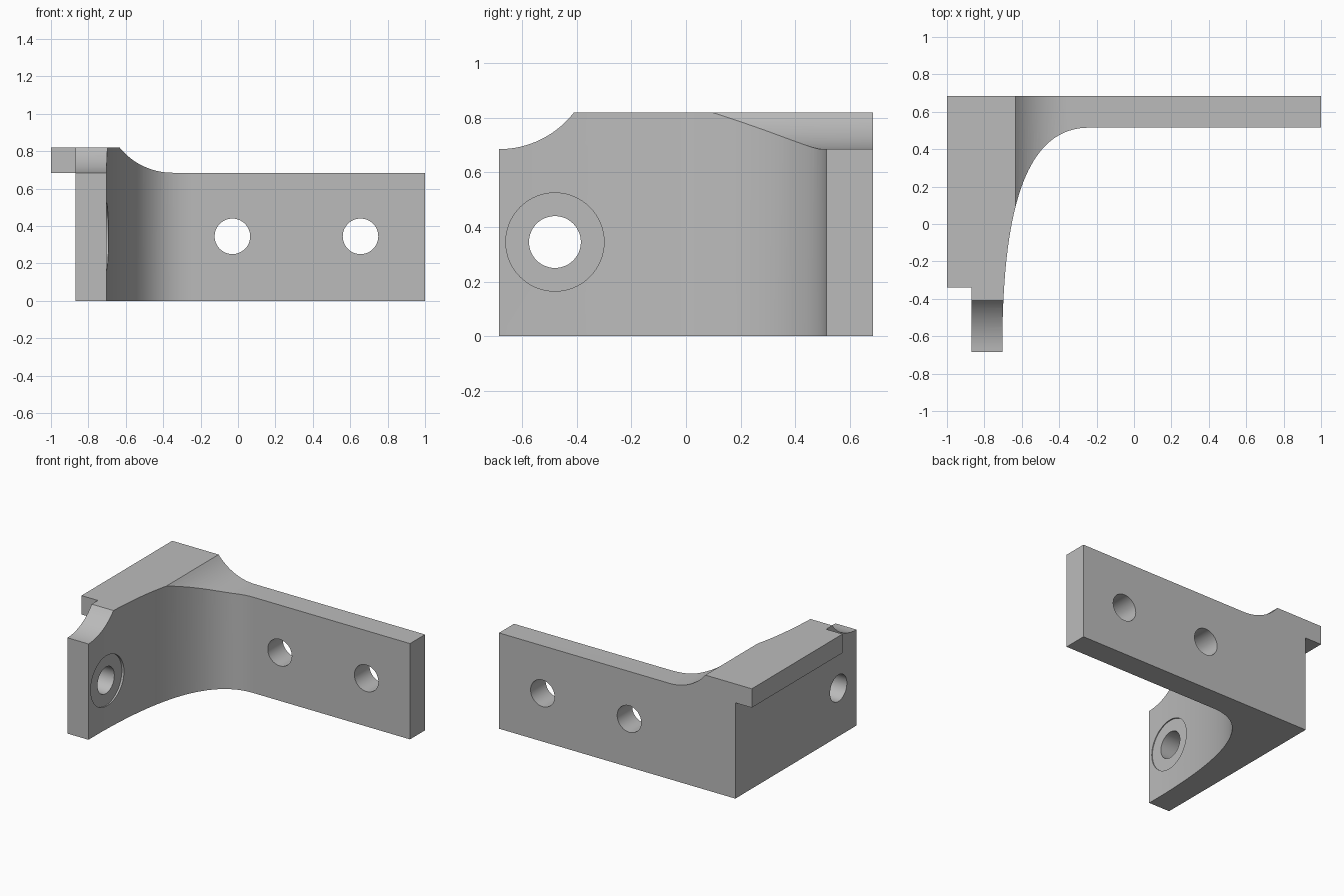
import bpy, bmesh, math
from mathutils import Vector

if "Cube" in bpy.data.objects:
    bpy.data.objects.remove(bpy.data.objects["Cube"])

grey = bpy.data.materials.new("plain grey")
grey.diffuse_color = (0.5, 0.5, 0.5, 1)
grey.use_nodes = True
grey.node_tree.nodes["Principled BSDF"].inputs["Base Color"].default_value = grey.diffuse_color


def prism(name, points, axis, lo, hi):
    """Extrude a 2D outline along an axis; the other two axes keep x, y, z order."""
    def place(p, d):
        c = list(p)
        c.insert(axis, d)
        return Vector(c)
    bm = bmesh.new()
    a = [bm.verts.new(place(p, lo)) for p in points]
    b = [bm.verts.new(place(p, hi)) for p in points]
    n = len(points)
    bm.faces.new(a)
    bm.faces.new(b)
    for i in range(n):
        bm.faces.new((a[i], a[(i + 1) % n], b[(i + 1) % n], b[i]))
    bmesh.ops.recalc_face_normals(bm, faces=bm.faces)
    mesh = bpy.data.meshes.new(name)
    bm.to_mesh(mesh)
    bm.free()
    mesh.materials.append(grey)
    obj = bpy.data.objects.new(name, mesh)
    bpy.context.collection.objects.link(obj)
    return obj


def circle(cx, cy, r, n=48):
    return [(cx + r * math.cos(2 * math.pi * i / n), cy + r * math.sin(2 * math.pi * i / n))
            for i in range(n)]


def scoop(x_top, x_low, z_top, z_low, n=16):
    """Concave arc falling from (x_top, z_top), level at (x_low, z_low)."""
    d, h = x_low - x_top, z_top - z_low
    r = (d * d + h * h) / (2 * h)
    end = math.asin(d / r)
    return [(x_low - r * math.sin(end * (1 - i / n)),
             z_low + r - r * math.cos(end * (1 - i / n))) for i in range(n + 1)]


def combine(target, other, operation):
    mod = target.modifiers.new(other.name, 'BOOLEAN')
    mod.object, mod.operation, mod.solver = other, operation, 'EXACT'
    bpy.context.view_layer.objects.active = target
    bpy.ops.object.modifier_apply(modifier=mod.name)
    bpy.data.objects.remove(other)


TOP, LOW, BACK = 0.82, 0.685, 0.685

# Angle bracket: short wall and long arm joined by a sweeping inner curve
p = [Vector(v) for v in ((-0.24, 0.515), (-0.56, 0.515), (-0.69, 0.13), (-0.703, -0.55))]
sweep = []
for i in range(41):
    t = i / 40
    s = 1 - t
    sweep.append(tuple(s**3 * p[0] + 3 * s * s * t * p[1] + 3 * s * t * t * p[2] + t**3 * p[3]))
outline = [(-0.87, BACK), (1, BACK), (1, 0.515)] + sweep + [(-0.703, -BACK), (-0.87, -BACK)]
bracket = prism("angle_bracket", outline, 2, 0, TOP)

# Lip hanging over the outside of the short wall
lip = prism("lip", [(-1, -0.34), (-0.85, -0.34), (-0.85, BACK), (-1, BACK)], 2, LOW, TOP)
combine(bracket, lip, 'UNION')

# Lowered top of the long arm, with its concave ramp
ramp = scoop(-0.633, -0.35, TOP, LOW)
combine(bracket, prism("arm_top_cut", ramp + [(1.2, LOW), (1.2, 1), (-0.633, 1)], 1, -0.3, 1),
        'DIFFERENCE')

# Concave scoop at the free end of the short wall
nose = [(-y, z) for y, z in scoop(0.41, BACK, TOP, LOW)]
combine(bracket, prism("nose_cut", nose + [(-0.8, LOW), (-0.8, 1), (-0.41, 1)], 0, -0.95, -0.5),
        'DIFFERENCE')

# Bolt holes through the arm and wall, and the shallow round seat in the wall
for x in (-0.03, 0.655):
    combine(bracket, prism("arm_hole", circle(x, 0.345, 0.095), 1, 0.3, 1), 'DIFFERENCE')
combine(bracket, prism("wall_hole", circle(-0.48, 0.345, 0.095), 0, -1.2, -0.5), 'DIFFERENCE')
combine(bracket, prism("bolt_seat", circle(-0.48, 0.345, 0.18, 64), 0, -0.709, -0.5), 'DIFFERENCE')

# Smooth the curved faces and keep the edges crisp
bpy.ops.object.select_all(action='DESELECT')
bracket.select_set(True)
bpy.context.view_layer.objects.active = bracket
bpy.ops.object.shade_smooth_by_angle(angle=math.radians(25))
